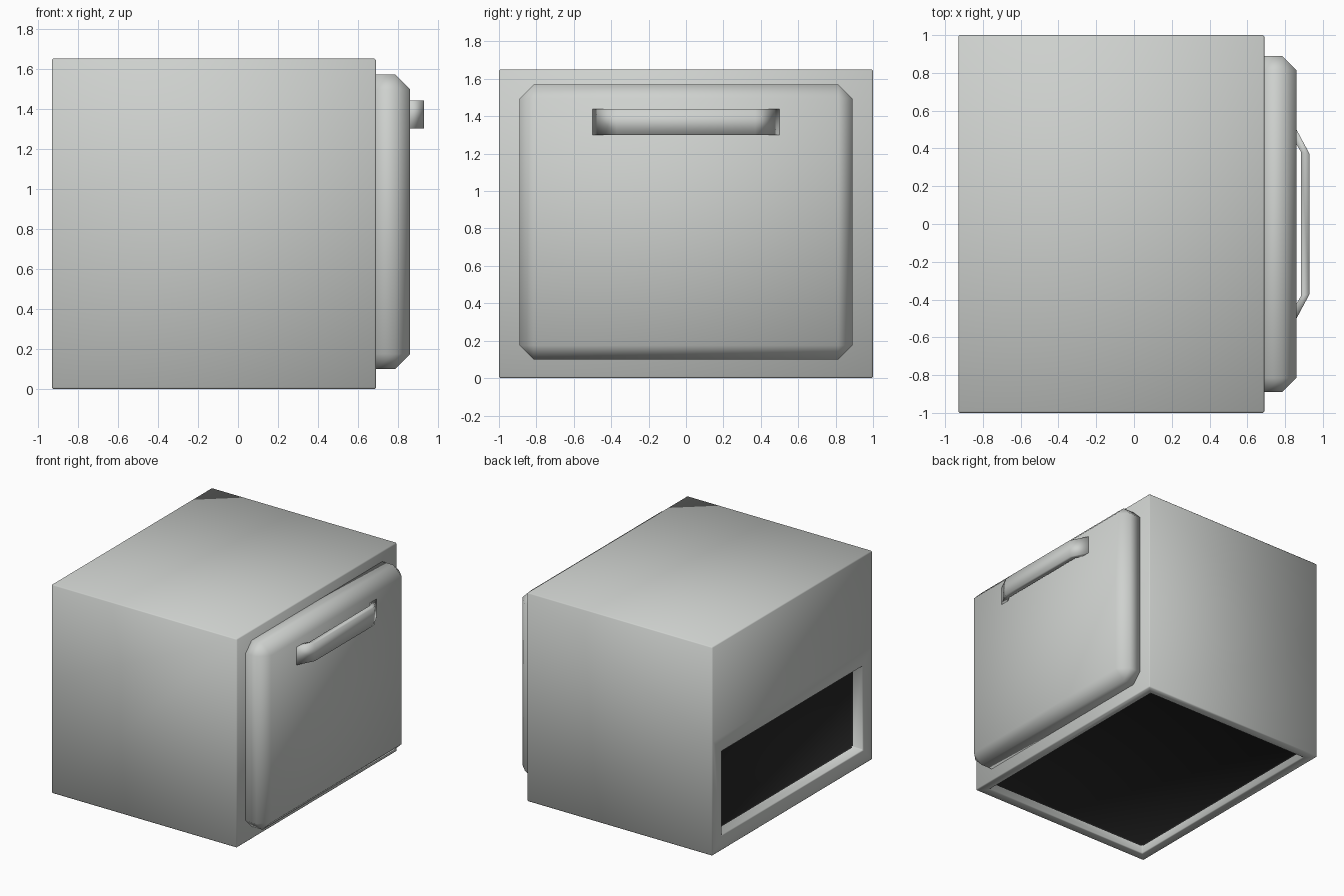
import bpy, bmesh
from mathutils import Vector

if "Cube" in bpy.data.objects:
    bpy.data.objects.remove(bpy.data.objects["Cube"])


def material(name, rgb):
    m = bpy.data.materials.new(name)
    m.diffuse_color = (*rgb, 1)
    m.use_nodes = True
    m.node_tree.nodes["Principled BSDF"].inputs["Base Color"].default_value = m.diffuse_color
    return m


grey = material("light grey", (0.62, 0.64, 0.62))
dark = material("near black", (0.02, 0.02, 0.02))


def box(lo, hi):
    bm = bmesh.new()
    bmesh.ops.create_cube(bm, size=1)
    for v in bm.verts:
        v.co = Vector([(a + b) / 2 + c * (b - a) for a, b, c in zip(lo, hi, v.co)])
    return bm


def finish(bm, name, bevel=0):
    bmesh.ops.recalc_face_normals(bm, faces=bm.faces)
    for f in bm.faces:
        f.smooth = True
    me = bpy.data.meshes.new(name)
    bm.to_mesh(me)
    bm.free()
    me.materials.append(grey)
    me.materials.append(dark)
    ob = bpy.data.objects.new(name, me)
    bpy.context.collection.objects.link(ob)
    if bevel:
        mod = ob.modifiers.new("edge bevel", 'BEVEL')
        mod.width, mod.segments, mod.limit_method = bevel, 1, 'ANGLE'
    return ob


def recess(bm, direction, border, depth):
    """Sink a dark-floored panel into the lowest face pointing in direction."""
    d = Vector(direction)
    bm.normal_update()
    face = min((f for f in bm.faces if f.normal.dot(d) > 0.9),
               key=lambda f: f.calc_center_median().z)
    for step in (border, 0):
        bmesh.ops.inset_region(bm, faces=[face], thickness=step,
                               use_even_offset=True)
        if step == 0:
            break
        new = bmesh.ops.extrude_discrete_faces(bm, faces=[face])["faces"][0]
        bmesh.ops.translate(bm, vec=-d * depth, verts=new.verts)
        face = new
        break
    face.material_index = 1


# Cabinet, with recessed panels in the lower rear and the underside
body = box((-0.93, -1, 0), (0.69, 1, 1.65))
rear = [f for f in body.faces if f.normal.x < -0.9]
rear_geom = rear + list(rear[0].edges) + list(rear[0].verts)
bmesh.ops.bisect_plane(body, geom=rear_geom, plane_co=(0, 0, 0.9), plane_no=(0, 0, 1))
recess(body, (-1, 0, 0), 0.12, 0.095)
recess(body, (0, 0, -1), 0.075, 0.07)
finish(body, "cabinet", 0.008)

# Door with chamfered front and corners (back edges stay square)
door = box((0.685, -0.89, 0.10), (0.86, 0.89, 1.57))
edges = [e for e in door.edges if max(v.co.x for v in e.verts) > 0.8]
bmesh.ops.bevel(door, geom=edges, offset=0.075, segments=1, affect='EDGES')
finish(door, "door")

# Arched handle: half outline in x, y mirrored, extruded upwards
half = [(0.855, 0.43), (0.855, 0.51), (0.93, 0.37)]
inner = (0.885, 0.38)
outline = [inner] + half + [(x, -y) for x, y in reversed(half)] + [(inner[0], -inner[1])]
handle = bmesh.new()
n = len(outline)
low = [handle.verts.new((x, y, 1.30)) for x, y in outline]
high = [handle.verts.new((x, y, 1.44)) for x, y in outline]
for i in range(n):
    j = (i + 1) % n
    handle.faces.new((low[i], low[j], high[j], high[i]))
# three cap quads: two legs and the bar
for ring in (low, high):
    for quad in ((0, 1, 2, 3), (0, 3, 4, 7), (7, 4, 5, 6)):
        handle.faces.new([ring[k] for k in quad])
finish(handle, "handle")
